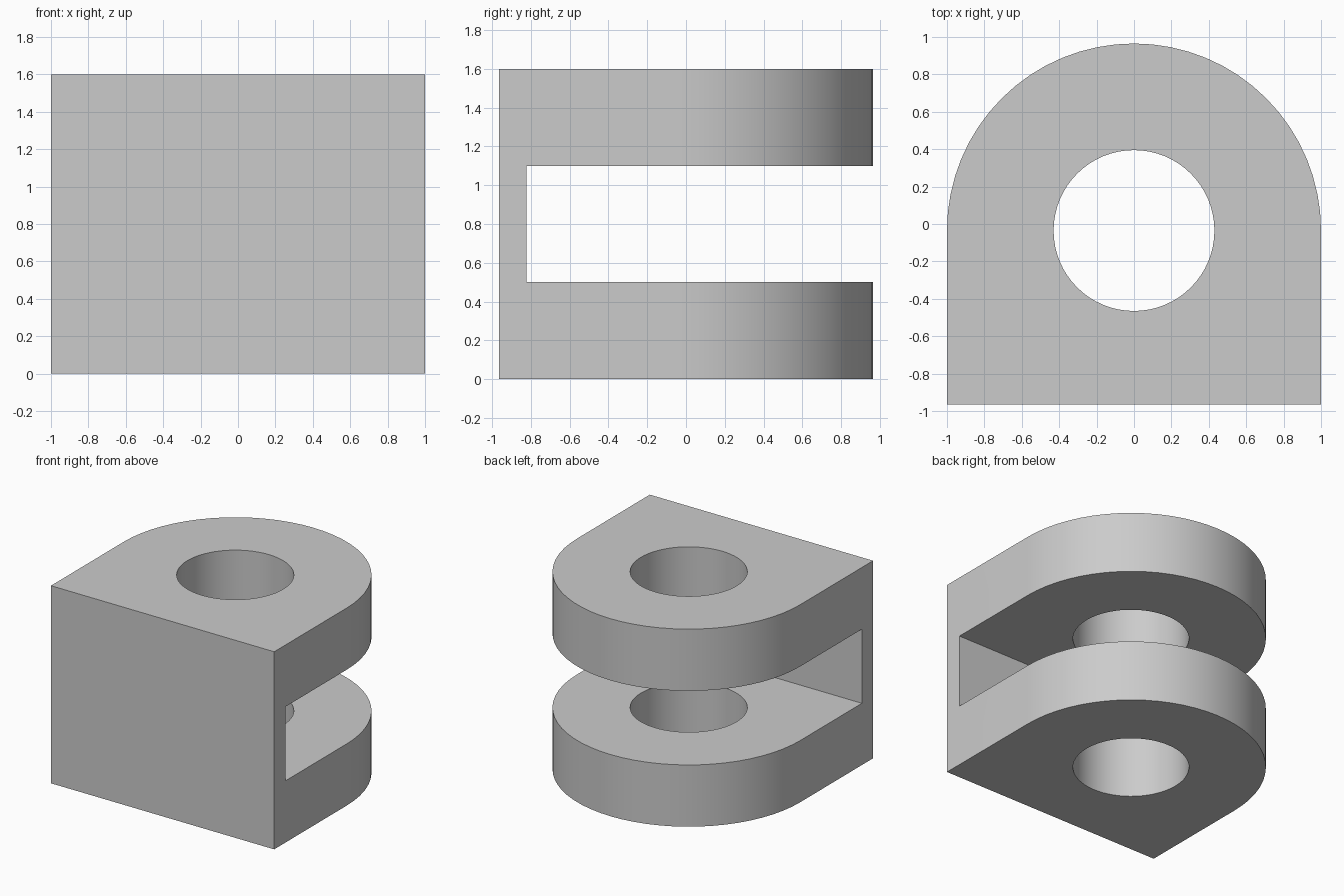
import bpy
import bmesh
import math

cube = bpy.data.objects.get("Cube")
if cube:
    bpy.data.objects.remove(cube, do_unlink=True)

HEIGHT = 1.6
RADIUS = 1.0
HOLE_RADIUS = 0.43
CENTRE_Y = -0.035      # shared centre of the rounded end and the pin hole
FRONT_Y = -0.965
WALL_Y = -0.822        # inner face of the front wall
SLOT_LOW, SLOT_HIGH = 0.5, 1.1
STEPS = 32             # segments per half turn

grey = bpy.data.materials.new("plain grey")
grey.use_nodes = True
colour = (0.6, 0.6, 0.6, 1)
grey.diffuse_color = colour
grey.node_tree.nodes["Principled BSDF"].inputs["Base Color"].default_value = colour


def arc(radius, turn):
    """Points around the shared centre, starting at +x."""
    count = round(STEPS * turn / math.pi)
    return [(radius * math.cos(turn * i / count),
             CENTRE_Y + radius * math.sin(turn * i / count))
            for i in range(count + 1)]


def prism(name, outline, low, high):
    """Extrude a flat outline upward from low to high."""
    bm = bmesh.new()
    base = bm.faces.new([bm.verts.new((x, y, low)) for x, y in outline])
    result = bmesh.ops.extrude_face_region(bm, geom=[base])
    top = [v for v in result["geom"] if isinstance(v, bmesh.types.BMVert)]
    bmesh.ops.translate(bm, verts=top, vec=(0, 0, high - low))
    bmesh.ops.recalc_face_normals(bm, faces=bm.faces)
    mesh = bpy.data.meshes.new(name)
    bm.to_mesh(mesh)
    bm.free()
    mesh.materials.append(grey)
    obj = bpy.data.objects.new(name, mesh)
    bpy.context.collection.objects.link(obj)
    return obj


# Solid block with a square front and a rounded back
outline = arc(RADIUS, math.pi) + [(-RADIUS, FRONT_Y), (RADIUS, FRONT_Y)]
clevis = prism("clevis_bracket", outline, 0, HEIGHT)

# Slot between the two lugs, and the pin hole through both
slot = prism("slot_cutter", [(-1.5, WALL_Y), (1.5, WALL_Y), (1.5, 1.5), (-1.5, 1.5)],
             SLOT_LOW, SLOT_HIGH)
hole = prism("pin_hole_cutter", arc(HOLE_RADIUS, 2 * math.pi)[:-1], -0.5, HEIGHT + 0.5)

bpy.ops.object.select_all(action="DESELECT")
clevis.select_set(True)
bpy.context.view_layer.objects.active = clevis
for cutter in (slot, hole):
    cutter.hide_render = True
    cut = clevis.modifiers.new(cutter.name, "BOOLEAN")
    cut.operation = "DIFFERENCE"
    cut.solver = "EXACT"
    cut.object = cutter
    bpy.ops.object.modifier_apply(modifier=cut.name)
    bpy.data.objects.remove(cutter, do_unlink=True)

# Smooth curved walls with crisp rims
bpy.ops.object.shade_smooth_by_angle(angle=math.radians(30))
